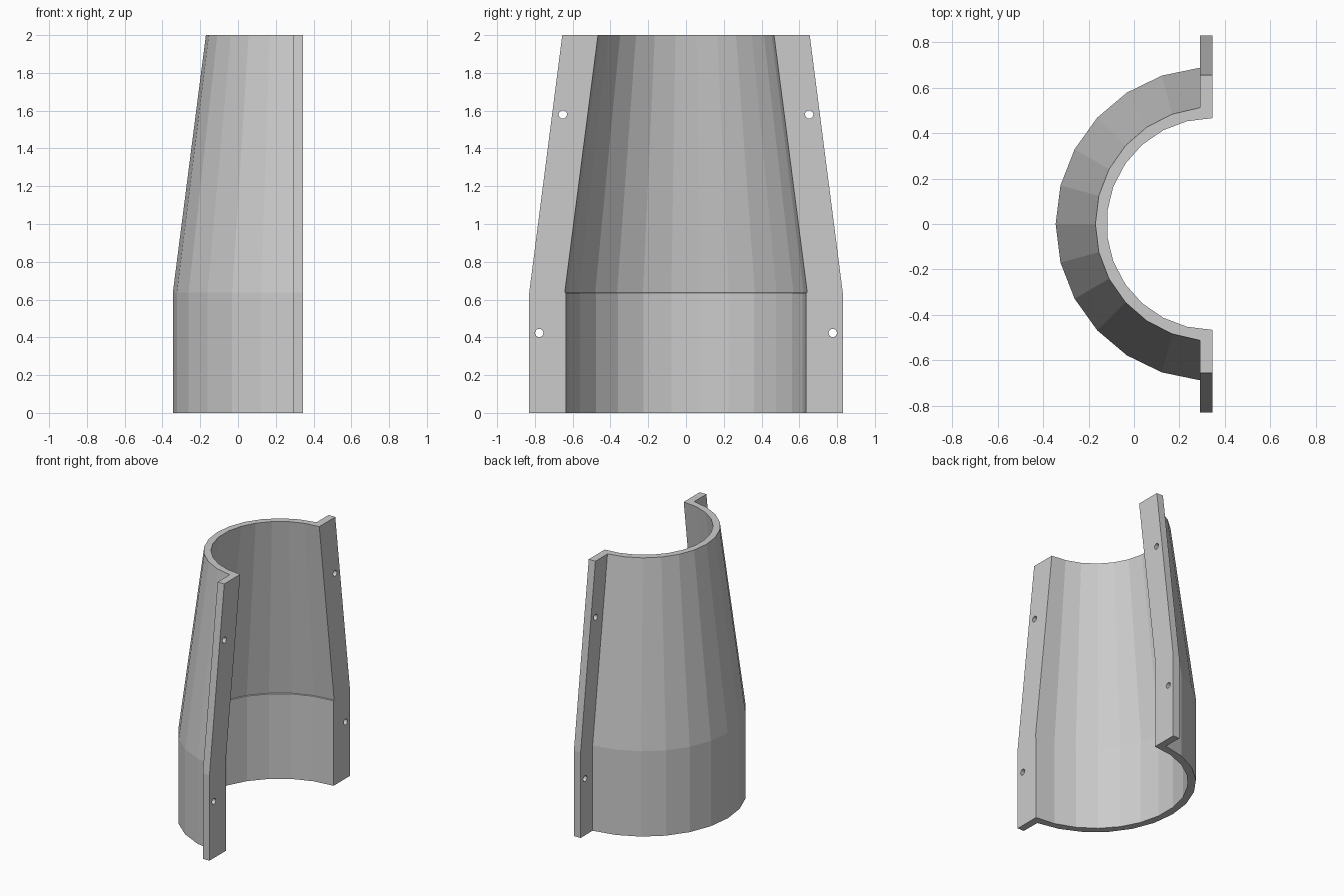
import bpy, bmesh, math
from mathutils import Matrix

if "Cube" in bpy.data.objects:
    bpy.data.objects.remove(bpy.data.objects["Cube"])

FACE_X = 0.345      # open face of the half shell, also the axis of the bore
BACK_X = 0.29       # rear of the flanges


def section(r_out, r_in, flange_y):
    """Half ring with a flange on each end, as one closed outline."""
    end = math.acos((FACE_X - BACK_X) / r_out)
    outer = [-end + 2 * end * i / 12 for i in range(13)]
    inner = [math.pi / 2 - math.pi * i / 13 for i in range(14)]
    pts = [(FACE_X - r_out * math.cos(a), r_out * math.sin(a)) for a in outer]
    pts += [(BACK_X, flange_y), (FACE_X, flange_y)]
    pts += [(FACE_X - r_in * math.cos(a), r_in * math.sin(a)) for a in inner]
    pts += [(FACE_X, -flange_y), (BACK_X, -flange_y)]
    return pts


# Shell with flanges: straight lower sleeve, tiny inner step, tapered upper part
levels = [
    (0.0, 0.69, 0.635, 0.83),
    (0.635, 0.69, 0.635, 0.83),
    (0.637, 0.69, 0.642, 0.83),
    (2.0, 0.515, 0.466, 0.655),
]
bm = bmesh.new()
rings = [[bm.verts.new((x, y, z)) for x, y in section(ro, ri, f)]
         for z, ro, ri, f in levels]
n = len(rings[0])
for low, high in zip(rings, rings[1:]):
    for i in range(n):
        j = (i + 1) % n
        bm.faces.new((low[i], low[j], high[j], high[i]))
bm.faces.new(rings[0])
bm.faces.new(rings[-1])
bmesh.ops.recalc_face_normals(bm, faces=bm.faces)
mesh = bpy.data.meshes.new("half_shell")
bm.to_mesh(mesh)
bm.free()
shell = bpy.data.objects.new("half_shell", mesh)
bpy.context.collection.objects.link(shell)

# Bolt holes through both flanges
bm = bmesh.new()
for y, z in ((0.777, 0.423), (0.652, 1.58)):
    for side in (-1, 1):
        bmesh.ops.create_cone(
            bm, cap_ends=True, segments=16, radius1=0.022, radius2=0.022, depth=0.2,
            matrix=Matrix.Translation((0.3175, side * y, z)) @ Matrix.Rotation(math.pi / 2, 4, 'Y'))
mesh = bpy.data.meshes.new("bolt_hole_cutter")
bm.to_mesh(mesh)
bm.free()
cutter = bpy.data.objects.new("bolt_hole_cutter", mesh)
cutter.hide_render = True
bpy.context.collection.objects.link(cutter)

cut = shell.modifiers.new("bolt_holes", 'BOOLEAN')
cut.operation = 'DIFFERENCE'
cut.object = cutter
bpy.context.view_layer.objects.active = shell
shell.select_set(True)
bpy.ops.object.modifier_apply(modifier=cut.name)
bpy.data.objects.remove(cutter)
